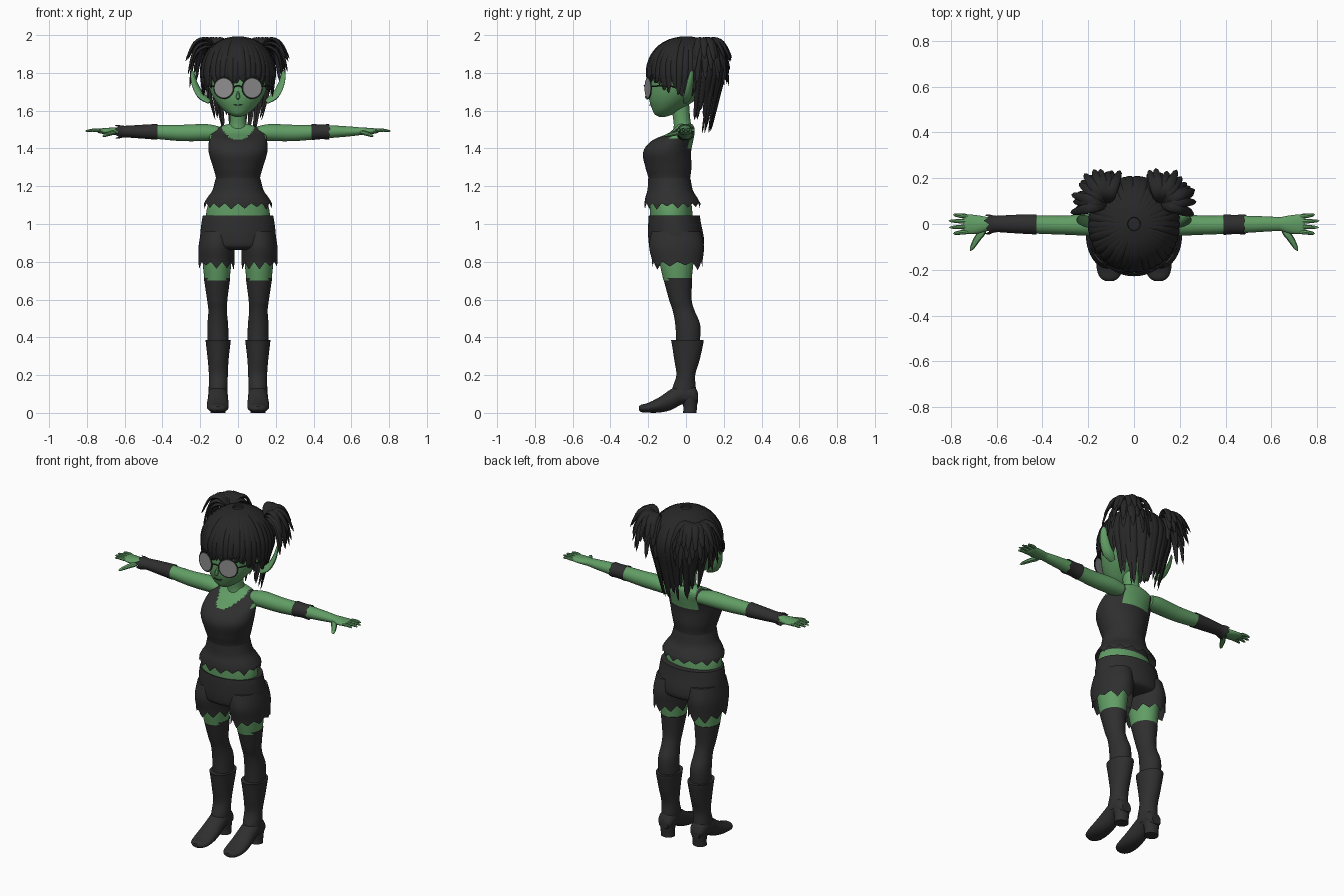
import bpy, bmesh, random
from math import sin, cos, pi, radians, sqrt
from mathutils import Vector, Matrix

random.seed(7)
cube = bpy.data.objects.get("Cube")
if cube:
    bpy.data.objects.remove(cube, do_unlink=True)


def material(name, *rgb):
    m = bpy.data.materials.new(name)
    m.use_nodes = True
    m.diffuse_color = (*rgb, 1)
    m.node_tree.nodes["Principled BSDF"].inputs["Base Color"].default_value = (*rgb, 1)
    return m


SKIN = material("green skin", .12, .34, .13)
CLOTH = material("black cloth", .028, .028, .028)
HAIR = material("black hair", .02, .02, .021)
LENS = material("grey lens", .27, .27, .27)
made = []


def finish(name, bm, *mats):
    bmesh.ops.recalc_face_normals(bm, faces=bm.faces)
    me = bpy.data.meshes.new(name)
    bm.to_mesh(me)
    bm.free()
    for m in mats:
        me.materials.append(m)
    ob = bpy.data.objects.new(name, me)
    bpy.context.collection.objects.link(ob)
    made.append(ob)
    return ob


def spline(rows, steps):
    """Smooth curve through rows of numbers."""
    rows = [Vector(r) for r in rows]
    rows = [rows[0]] + rows + [rows[-1]]
    out = []
    for a, b, c, d in zip(rows, rows[1:], rows[2:], rows[3:]):
        for k in range(steps):
            t = k / steps
            out.append((2 * b + (c - a) * t + (2 * a - 5 * b + 4 * c - d) * t * t
                        + (3 * b - a - 3 * c + d) * t ** 3) / 2)
    return out + [rows[-1]]


def loft(name, rows, *mats, axis="z", seg=48, steps=5, jag=0, teeth=12, caps=True):
    """Elliptical sections: position on the axis, two centres, two radii."""
    bm = bmesh.new()
    rows = spline(rows, steps)
    way = 1 if rows[-1][0] > rows[0][0] else -1
    bite = [random.uniform(.4, 1) for _ in range(teeth)]
    rings = []
    for row in rows:
        p, c1, c2, r1, r2 = row
        ring = []
        for i in range(seg):
            a, q = 2 * pi * i / seg, p
            if jag and row is rows[-1]:
                k = i * teeth / seg
                q += way * jag * bite[int(k)] * (1 - abs(2 * (k % 1) - 1))
            u, v = c1 + r1 * cos(a), c2 + r2 * sin(a)
            ring.append(bm.verts.new({"z": (u, v, q), "x": (q, u, v), "y": (u, q, v)}[axis]))
        rings.append(ring)
    for r, s in zip(rings, rings[1:]):
        for i in range(seg):
            j = (i + 1) % seg
            bm.faces.new((r[i], r[j], s[j], s[i]))
    if caps:
        bm.faces.new(rings[0])
        if not jag:
            bm.faces.new(rings[-1])
    return finish(name, bm, *mats)


def sweep(bm, pts, width, thick, centre, taper=True, seg=8, steps=4):
    """Flattened tube along a path; its flat side faces away from the centre."""
    pts = spline(pts, steps)
    rings, n = [], len(pts) - 1
    for i, p in enumerate(pts):
        tan = (pts[min(i + 1, n)] - pts[max(i - 1, 0)]).normalized()
        side = tan.cross(p - Vector(centre)).normalized()
        out = side.cross(tan)
        f = .03 + .97 * sqrt(max(0, 1 - (i / n) ** 2)) * min(1, .5 + 2 * i / n) if taper else 1
        rings.append([bm.verts.new(p + side * cos(2 * pi * k / seg) * width * f
                                   + out * sin(2 * pi * k / seg) * thick * f) for k in range(seg)])
    for r, s in zip(rings, rings[1:]):
        for k in range(seg):
            j = (k + 1) % seg
            bm.faces.new((r[k], r[j], s[j], s[k]))
    bm.faces.new(rings[0])
    bm.faces.new(rings[-1])


# Head, nose and neck
loft("head", [(1.567, 0, -.125, .015, .015), (1.58, 0, -.118, .045, .047), (1.61, 0, -.1, .085, .08),
              (1.66, 0, -.07, .125, .125), (1.72, 0, -.04, .153, .155), (1.8, 0, -.02, .165, .165),
              (1.9, 0, 0, .13, .13), (1.95, 0, 0, .05, .05)], SKIN)
bm = bmesh.new()
sweep(bm, [(0, -.212, 1.663), (0, -.2, 1.68), (0, -.185, 1.71)], .011, .012, (0, 0, 1.68))
finish("nose", bm, SKIN)
bm = bmesh.new()
sweep(bm, [(-.025, -.188, 1.632), (0, -.193, 1.629), (.025, -.188, 1.632)], .002, .003, (0, 0, 1.63), False)
finish("mouth", bm, CLOTH)
loft("neck", [(1.47, 0, -.012, .065, .055), (1.51, 0, -.015, .05, .05), (1.55, 0, -.022, .043, .045),
              (1.66, 0, -.035, .045, .05)], SKIN)

# Torso with the tank top coloured on by its neckline
torso = loft("torso", [(1.0, 0, -.075, .168, .115), (1.08, 0, -.08, .165, .112), (1.18, 0, -.086, .127, .108),
                       (1.24, 0, -.088, .117, .11), (1.3, 0, -.093, .132, .122), (1.38, 0, -.1, .155, .127),
                       (1.44, 0, -.072, .154, .11), (1.48, 0, -.025, .145, .07), (1.51, 0, -.008, .11, .052),
                       (1.53, 0, -.008, .05, .04)], SKIN, CLOTH, seg=72, steps=7)
for f in torso.data.polygons:
    x, y, z = f.center
    neckline = 1.445 + 8 * x * x if y < -.03 else 1.4
    bare = (abs(x) < .085 and z > neckline) or (abs(x) > .143 and z > 1.455) or z < 1.11
    f.material_index = 0 if bare else 1
loft("top_hem", [(1.24, 0, -.088, .119, .112), (1.18, 0, -.084, .135, .12), (1.14, 0, -.078, .162, .137),
                 (1.11, 0, -.072, .18, .148)], CLOTH, jag=.035, teeth=16, seg=64, caps=False)

# Shorts
loft("shorts_hips", [(1.045, 0, -.062, .186, .135), (1.0, 0, -.06, .194, .14), (.93, 0, -.053, .2, .147),
                     (.88, 0, -.05, .19, .14), (.862, 0, -.05, .15, .1)], CLOTH)

for s, side in ((-1, "right"), (1, "left")):
    # Legs
    loft(side + "_shorts_leg", [(.96, s * .105, -.052, .09, .13), (.88, s * .113, -.05, .096, .145),
                                (.8, s * .114, -.045, .095, .132)], CLOTH, jag=.045, teeth=10, seg=60)
    loft(side + "_thigh", [(.92, s * .108, -.05, .08, .1), (.8, s * .111, -.05, .076, .09),
                           (.7, s * .111, -.045, .066, .074)], SKIN)
    loft(side + "_stocking", [(.715, s * .111, -.044, .07, .077), (.6, s * .11, -.03, .054, .06),
                              (.54, s * .108, -.012, .049, .058), (.46, s * .107, .01, .055, .066),
                              (.34, s * .105, .01, .055, .06)], CLOTH)
    # Boots
    loft(side + "_boot_shaft", [(.385, s * .105, .007, .067, .086), (.36, s * .105, .008, .064, .082),
                                (.28, s * .105, .005, .055, .067), (.2, s * .104, -.001, .05, .05),
                                (.13, s * .105, -.01, .05, .062), (.08, s * .106, -.01, .048, .06)],
         CLOTH)
    loft(side + "_boot_foot", [(.064, s * .106, .08, .03, .025), (.04, s * .106, .095, .046, .05),
                               (-.02, s * .106, .1, .051, .055), (-.08, s * .106, .07, .054, .055),
                               (-.14, s * .107, .043, .058, .041), (-.2, s * .107, .027, .055, .026),
                               (-.235, s * .107, .024, .04, .02), (-.25, s * .107, .024, .015, .01)],
         CLOTH, axis="y", seg=32)
    loft(side + "_boot_heel", [(0, s * .106, .02, .04, .036), (.03, s * .106, .022, .04, .036),
                               (.08, s * .106, .02, .046, .044)], CLOTH, seg=32)

    # Arms and hands
    loft(side + "_arm", [(s * .1, -.002, 1.478, .046, .038), (s * .17, -.003, 1.484, .049, .045),
                         (s * .3, -.005, 1.482, .042, .043), (s * .45, -.002, 1.488, .039, .036),
                         (s * .58, 0, 1.49, .033, .027), (s * .65, 0, 1.491, .029, .02)],
         SKIN, axis="x", seg=32)
    loft(side + "_palm", [(s * .64, 0, 1.491, .03, .021), (s * .69, -.002, 1.491, .041, .018),
                          (s * .735, 0, 1.493, .042, .012), (s * .745, 0, 1.493, .036, .007)],
         SKIN, axis="x", seg=24)
    bm = bmesh.new()
    for y, tip in ((.033, .79), (.011, .81), (-.012, .808), (-.034, .79)):
        sweep(bm, [(s * .72, y, 1.493), (s * .76, y * 1.1, 1.497), (s * tip, y * 1.25, 1.492)],
              .011, .01, (s * .76, y, 1))
    sweep(bm, [(s * .65, -.02, 1.487), (s * .685, -.065, 1.477), (s * .715, -.118, 1.464)],
          .017, .013, (s * .68, -.06, 1))
    finish(side + "_fingers", bm, SKIN)

    # Pointed ear
    bm = bmesh.new()
    sweep(bm, [(s * .15, 0, 1.645), (s * .2, .01, 1.685), (s * .232, .022, 1.75), (s * .242, .032, 1.815)],
          .03, .014, (s * .1, -.1, 1.8))
    finish(side + "_ear", bm, SKIN)

    # Round spectacles
    turn = Matrix.Translation((s * .075, -.2, 1.72)) @ Matrix.Rotation(s * radians(17), 4, "Z")
    bm = bmesh.new()
    bmesh.ops.create_cone(bm, cap_ends=True, segments=40, radius1=.051, radius2=.051, depth=.006,
                          matrix=turn @ Matrix.Rotation(pi / 2, 4, "X"))
    finish(side + "_lens", bm, LENS)
    bm = bmesh.new()
    loop = [turn @ Vector((.053 * cos(a * pi / 16), 0, .053 * sin(a * pi / 16))) for a in range(33)]
    sweep(bm, loop, .004, .005, turn @ Vector((0, 0, 0)), False, steps=1)
    sweep(bm, [(s * .125, -.185, 1.73), (s * .165, -.1, 1.73), (s * .18, .01, 1.72)], .004, .004,
          (0, 0, 1.73), False)
    finish(side + "_spectacle_frame", bm, CLOTH)

    # Pigtail of drooping locks, in three tiers
    bm = bmesh.new()
    base = Vector((s * .12, .09, 1.925))
    for tier, count in enumerate((9, 8, 6)):
        for k in range(count):
            a = radians(-15 + 130 * k / (count - 1) + random.uniform(-5, 5))
            d = Vector((s * cos(a), sin(a), 0)) * random.uniform(.88, 1.02)
            up = Vector((0, 0, 1))
            drop = (.06, .12, .2)[tier] * random.uniform(.8, 1.1)
            sweep(bm, [base, base + d * .05 + up * (.052 - .02 * tier), base + d * .11 + up * (.035 - .035 * tier),
                       base + d * (.16 - .012 * tier) - up * drop], .026, .011, base - up * .15)
    finish(side + "_pigtail", bm, HAIR)

bm = bmesh.new()
sweep(bm, [(-.024, -.214, 1.725), (0, -.22, 1.732), (.024, -.214, 1.725)], .004, .004, (0, 0, 1.7), False)
finish("spectacle_bridge", bm, CLOTH)

# Long cuff on the right forearm, short band on the left
loft("right_cuff", [(-.425, -.002, 1.488, .044, .042), (-.53, 0, 1.489, .04, .035), (-.6, 0, 1.489, .036, .031),
                    (-.632, -.002, 1.488, .044, .036)], CLOTH, axis="x", jag=.025, teeth=8, caps=False)
loft("left_band", [(.39, -.003, 1.487, .045, .043), (.44, -.002, 1.488, .042, .039),
                   (.48, -.002, 1.488, .044, .041)], CLOTH, axis="x", jag=.012, teeth=8, caps=False)

# Scalp of hair, open over the face and neck
bm = bmesh.new()
bmesh.ops.create_uvsphere(bm, u_segments=48, v_segments=32, radius=1,
                          matrix=Matrix.Translation((0, 0, 1.8)) @ Matrix.Diagonal((.185, .195, .183, 1)))
low = [v for v in bm.verts if v.co.z < (1.8 if v.co.y < -.09 else 1.75 if v.co.y < .05 else 1.65)]
bmesh.ops.delete(bm, geom=low, context="VERTS")
finish("hair_cap", bm, HAIR)


def head_lock(bm, a, end, pull, lift, width):
    """Lock from the crown over the head, then hanging to its end height."""
    pts, twist = [], random.uniform(-.12, .12)
    for k in range(9):
        t = k / 8
        if t < .6:
            th = radians(8 + 82 * t / .6)
            r, z = sin(th), 1.8 + .184 * cos(th) * lift
        else:
            z = 1.8 + (end - 1.8) * (t - .6) / .4
            r = 1 - pull * (1.8 - z)
        b = a + twist * t * t
        pts.append((.19 * r * lift * sin(b), -.2 * r * lift * cos(b), z))
    sweep(bm, pts, width, .009, (0, 0, 1.72), steps=3)


# Fringe, side locks and nape locks in two layers
bm = bmesh.new()
for layer, lift in ((0, 1), (1, 1.03)):
    for k in range(38):
        a = -pi + 2 * pi * (k + .5 * layer) / 38 + random.uniform(-.04, .04)
        turned = abs((a + pi) % (2 * pi) - pi)
        if turned < radians(48):
            end, pull = random.uniform(1.735, 1.775), .2
        elif turned < radians(82):
            end, pull = random.uniform(1.66, 1.73), .3
        elif turned < radians(108):
            end, pull = random.uniform(1.66, 1.72), .6
        elif turned < radians(130):
            end, pull = random.uniform(1.55, 1.63), 1.3
        else:
            end, pull = random.uniform(1.48, 1.58), 1.15
        head_lock(bm, a, end, pull, lift, random.uniform(.02, .028))
finish("hair_locks", bm, HAIR)

# Smooth shading with sharp edges kept
bpy.ops.object.select_all(action="DESELECT")
for ob in made:
    ob.select_set(True)
bpy.context.view_layer.objects.active = made[0]
bpy.ops.object.shade_smooth_by_angle(angle=radians(40))
